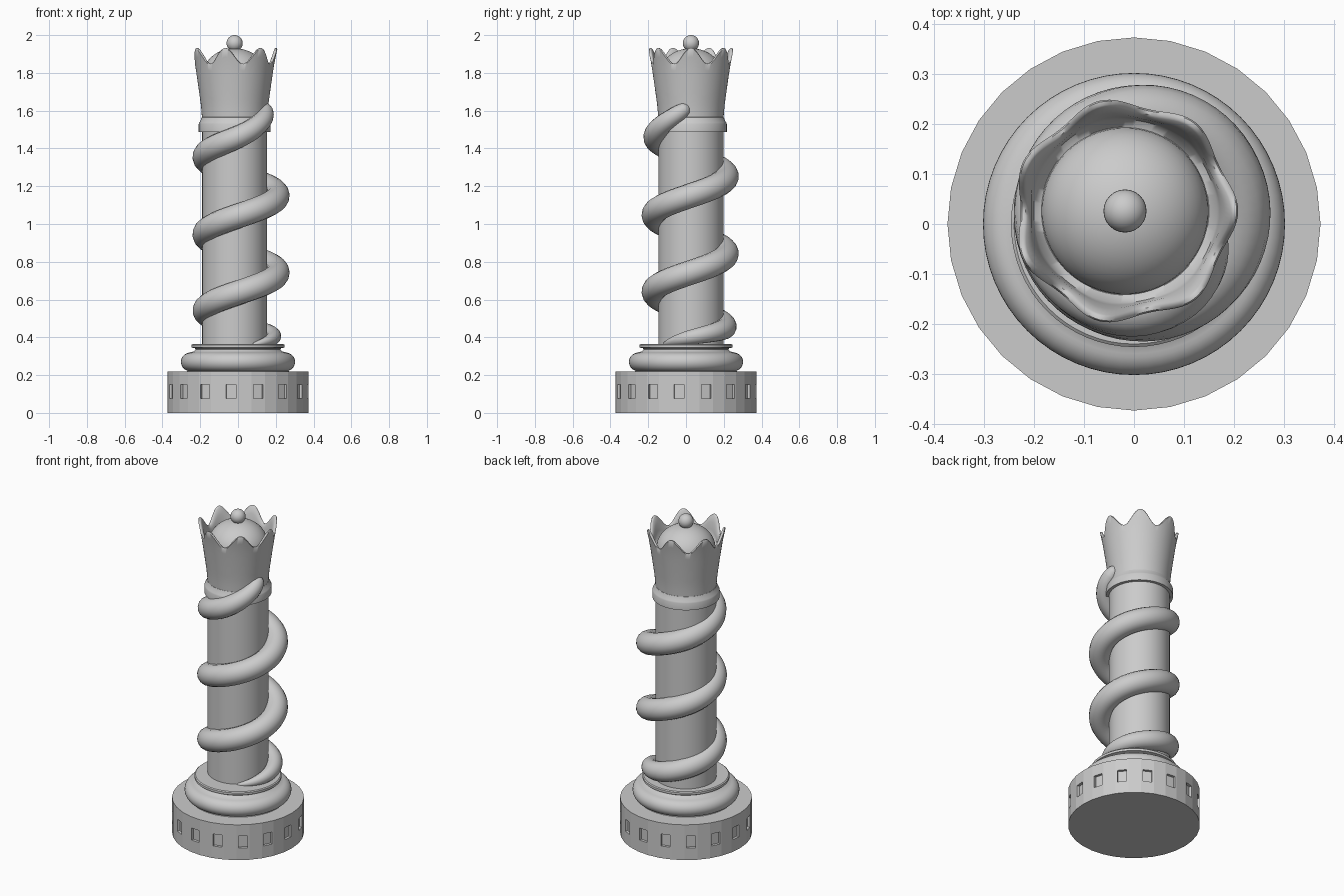
import bpy, bmesh
from math import cos, sin, pi, radians, degrees, atan2

cube = bpy.data.objects.get("Cube")
if cube:
    bpy.data.objects.remove(cube, do_unlink=True)

grey = bpy.data.materials.new("stone_grey")
grey.use_nodes = True
grey.diffuse_color = (0.6, 0.6, 0.6, 1)
grey.node_tree.nodes["Principled BSDF"].inputs["Base Color"].default_value = (0.6, 0.6, 0.6, 1)

AXIS = (-0.018, 0.026)   # column and crown axis
COIL = (0.016, 0.022)    # coil axis


def finish(name, bm, smooth=35):
    bmesh.ops.recalc_face_normals(bm, faces=bm.faces)
    mesh = bpy.data.meshes.new(name)
    bm.to_mesh(mesh)
    bm.free()
    obj = bpy.data.objects.new(name, mesh)
    bpy.context.collection.objects.link(obj)
    mesh.materials.append(grey)
    if smooth:
        bpy.ops.object.select_all(action='DESELECT')
        bpy.context.view_layer.objects.active = obj
        obj.select_set(True)
        bpy.ops.object.shade_smooth_by_angle(angle=radians(smooth))
    return obj


def loft(name, rows, centre=(0, 0), n=64, smooth=35):
    """Closed rings; each row is (r, z) or a function of angle giving (r, z)."""
    bm = bmesh.new()
    rings = []
    for row in rows:
        ring = []
        for i in range(n):
            a = 2 * pi * i / n
            r, z = row(a) if callable(row) else row
            ring.append(bm.verts.new((centre[0] + r * cos(a), centre[1] + r * sin(a), z)))
        rings.append(ring)
    for low, high in zip(rings, rings[1:]):
        for i in range(n):
            j = (i + 1) % n
            bm.faces.new((low[i], low[j], high[j], high[i]))
    bm.faces.new(rings[0][::-1])
    bm.faces.new(rings[-1])
    return finish(name, bm, smooth)


def interp(keys, t):
    t = min(max(t, keys[0][0]), keys[-1][0])
    for a, b in zip(keys, keys[1:]):
        if t <= b[0]:
            f = (t - a[0]) / (b[0] - a[0])
            return [p + (q - p) * f for p, q in zip(a[1:], b[1:])]


# Faceted plinth with a recessed window in every other side
bm = bmesh.new()
bmesh.ops.create_cone(bm, cap_ends=True, segments=32, radius1=0.373, radius2=0.373, depth=0.22)
bmesh.ops.translate(bm, verts=bm.verts, vec=(0, 0, 0.11))
step = 360 / 32
windows = []
for f in bm.faces:
    f.normal_update()
    c = f.calc_center_median()
    if abs(f.normal.z) < 0.5 and round(degrees(atan2(c.y, c.x)) / step - 0.5) % 2:
        windows.append(f)
bmesh.ops.inset_individual(bm, faces=windows, thickness=0.0145)
for f in windows:
    for v in f.verts:
        v.co.z = 0.15 if v.co.z > 0.11 else 0.075
bmesh.ops.inset_individual(bm, faces=windows, thickness=0.001, depth=-0.015)
finish("plinth", bm, 0)

# Rounded foot moulding with a thin upper disc
foot = [(0.27, 0.22)]
foot += [(0.25 + 0.052 * cos(a), 0.27 + 0.05 * sin(a))
         for a in [radians(d) for d in range(-70, 81, 10)]]
foot += [(0.235, 0.325), (0.225, 0.335), (0.228, 0.342), (0.246, 0.346), (0.246, 0.36), (0.24, 0.365)]
loft("foot_moulding", foot)

# Column shaft and collar
loft("column", [(0.172, 0.35), (0.172, 1.52)], AXIS)
loft("collar", [(0.165, 1.488), (0.19, 1.488), (0.19, 1.53), (0.187, 1.537),
                (0.18, 1.548), (0.174, 1.565), (0.16, 1.57)], AXIS)

# Seven-pointed flared crown, its inner wall and its dome
FLARE = [(1.55, 0.172), (1.62, 0.177), (1.75, 0.195), (1.85, 0.21), (1.94, 0.229)]


def rim_height(a):
    return 1.89 + 0.042 * cos(7 * a)


def wall(t, inset=0.0, base=1.55, drop=0.0):
    def row(a):
        z = base + t * (rim_height(a) - drop - base)
        return interp(FLARE, z)[0] - inset, z
    return row


crown = [wall(t / 8) for t in range(8)]
crown += [wall(1, 0, drop=0.005), wall(1, 0.004), wall(1, 0.011), wall(1, 0.015, drop=0.005)]
crown += [wall(t, 0.02, 1.79) for t in (0.7, 0.4, 0.15)]
crown += [(0.168, 1.79)]
crown += [(0.167 * cos(a), 1.79 + 0.14 * sin(a)) for a in [radians(d) for d in range(0, 89, 8)]]
loft("crown", crown, AXIS, 140, 45)

# Ball finial
bm = bmesh.new()
bmesh.ops.create_uvsphere(bm, u_segments=32, v_segments=16, radius=0.043)
bmesh.ops.translate(bm, verts=bm.verts, vec=(*AXIS, 1.957))
finish("ball_finial", bm)

# Coiling body: angle, path radius, height, body radius
BODY = [(-65, 0.15, 0.36, 0.01), (0, 0.172, 0.40, 0.04), (90, 0.188, 0.452, 0.059),
        (180, 0.192, 0.54, 0.065), (540, 0.192, 0.945, 0.065), (900, 0.192, 1.355, 0.065),
        (990, 0.19, 1.465, 0.06), (1035, 0.165, 1.55, 0.05), (1068, 0.128, 1.61, 0.04),
        (1078, 0.122, 1.625, 0.012)]
start, end = BODY[0][0], BODY[-1][0]
samples = list(range(start, end - 20, 6)) + list(range(end - 20, end + 1, 2))
curve = bpy.data.curves.new("coiled_body", 'CURVE')
curve.dimensions = '3D'
curve.bevel_depth = 1.0
curve.bevel_resolution = 6
curve.use_fill_caps = True
spline = curve.splines.new('POLY')
spline.points.add(len(samples) - 1)
for point, t in zip(spline.points, samples):
    w = min(15, (end - t) / 2, (t - start) / 2)
    r, z, thick = [sum(v) / 3 for v in zip(*(interp(BODY, t + d) for d in (-w, 0, w)))]
    a = radians(t)
    point.co = (COIL[0] + r * cos(a), COIL[1] + r * sin(a), z, 1)
    point.radius = thick
spline.use_smooth = True
body = bpy.data.objects.new("coiled_body", curve)
bpy.context.collection.objects.link(body)
curve.materials.append(grey)
